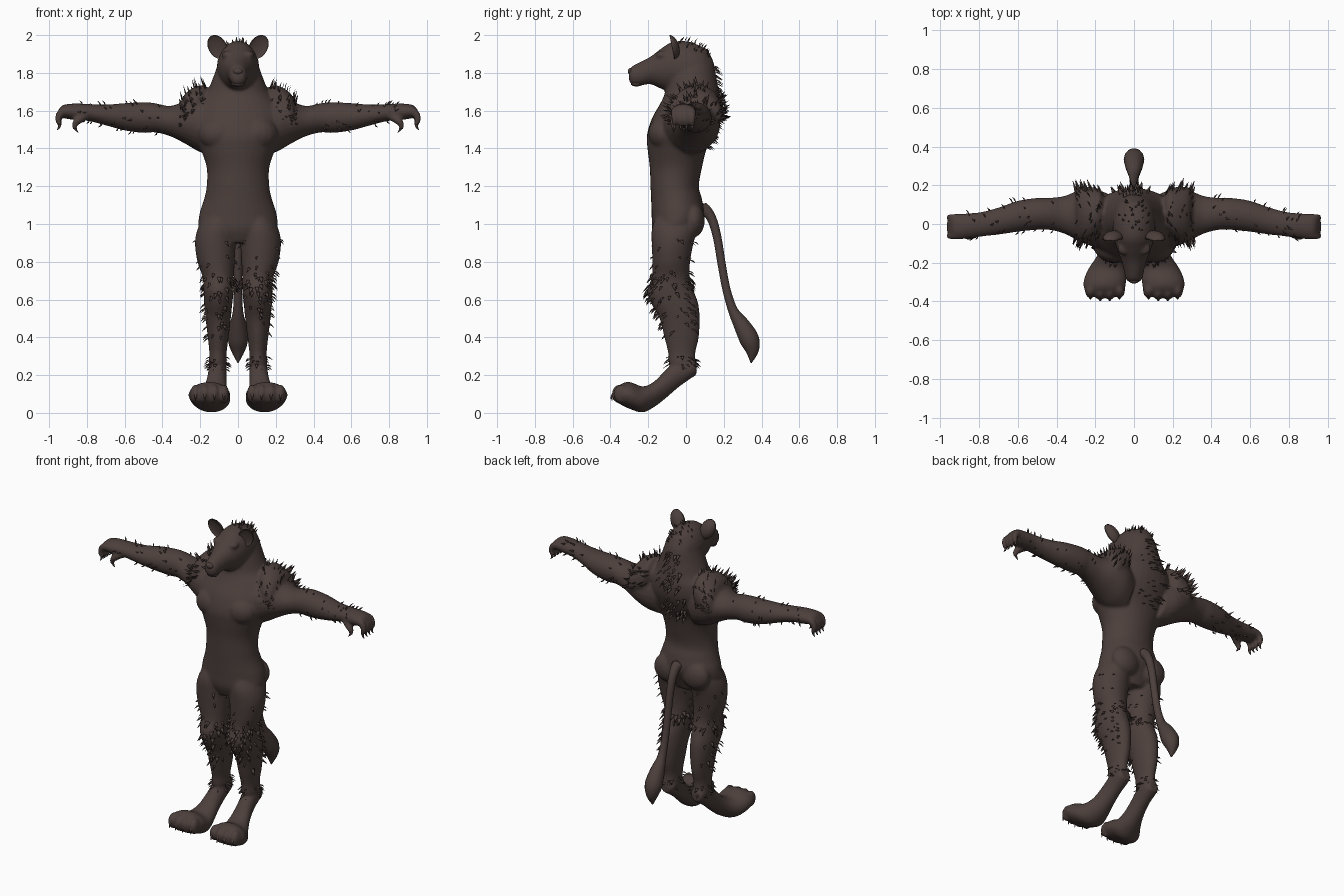
import bpy, bmesh, math, random
from mathutils import Vector

random.seed(4)
fur = bpy.data.materials.new("dark_brown_fur")
fur.diffuse_color = (0.072, 0.050, 0.044, 1)
TAU = 2 * math.pi


def finish(name, bm):
    bmesh.ops.recalc_face_normals(bm, faces=bm.faces[:])
    me = bpy.data.meshes.new(name)
    bm.to_mesh(me)
    bm.free()
    me.materials.append(fur)
    for p in me.polygons:
        p.use_smooth = True
    ob = bpy.data.objects.new(name, me)
    bpy.context.collection.objects.link(ob)
    return ob


def spline(rows, t):
    """Smooth value along a list of rows, t from 0 to len-1."""
    i = min(int(t), len(rows) - 2)
    f = t - i
    p = [rows[min(max(i + k, 0), len(rows) - 1)] for k in (-1, 0, 1, 2)]
    return [b + 0.5 * f * (c - a + f * (2*a - 5*b + 4*c - d + f * (3*(b - c) + d - a)))
            for a, b, c, d in zip(*p)]


def section(rows, axis, t, ang, s):
    """Point on an oval section; row = position, then low/high of the other two axes."""
    pos, a0, a1, b0, b1 = spline(rows, t)
    a = (a0 + a1) / 2 + (a1 - a0) / 2 * math.cos(ang)
    b = (b0 + b1) / 2 + (b1 - b0) / 2 * math.sin(ang)
    v = {"z": (a, b, pos), "y": (a, pos, b), "x": (pos, a, b)}[axis]
    return Vector((v[0] * s, v[1], v[2]))


def skin(bm, rings):
    loops = [[bm.verts.new(p) for p in r] for r in rings]
    n = len(loops[0])
    for A, B in zip(loops, loops[1:]):
        for k in range(n):
            bm.faces.new((A[k], A[(k + 1) % n], B[(k + 1) % n], B[k]))
    bm.faces.new(loops[0])
    bm.faces.new(loops[-1])


def loft(bm, rows, axis, s=1, n=24, sub=4):
    steps = (len(rows) - 1) * sub
    skin(bm, [[section(rows, axis, i / sub, TAU * k / n, s) for k in range(n)]
              for i in range(steps + 1)])


def tube(bm, pts, s=1, n=12, sub=4):
    """Round tube through (x, y, z, radius) points."""
    c = [spline(pts, i / sub) for i in range((len(pts) - 1) * sub + 1)]
    P = [Vector((q[0] * s, q[1], q[2])) for q in c]
    rings = []
    for i, p in enumerate(P):
        d = (P[min(i + 1, len(P) - 1)] - P[max(i - 1, 0)]).normalized()
        u = d.cross(Vector((0, 1, 0.13)) if abs(d.y) < 0.9 else Vector((1, 0, 0))).normalized()
        w = d.cross(u)
        rings.append([p + c[i][3] * (u * math.cos(TAU*k/n) + w * math.sin(TAU*k/n)) for k in range(n)])
    skin(bm, rings)


def ball(bm, c, r, s=1):
    vs = bmesh.ops.create_uvsphere(bm, u_segments=16, v_segments=10, radius=1)["verts"]
    for v in vs:
        v.co = Vector((s * (c[0] + r[0]*v.co.x), c[1] + r[1]*v.co.y, c[2] + r[2]*v.co.z))
    return vs


def spikes(bm, rows, axis, t0, t1, count, size, lean, s, a0=0, a1=TAU):
    """Thin fur points scattered over part of a loft, leaning one way."""
    for _ in range(count):
        t, a = random.uniform(t0, t1), random.uniform(a0, a1)
        p = section(rows, axis, t, a, s)
        out = (p - (p + section(rows, axis, t, a + math.pi, s)) / 2).normalized()
        d = (out * 0.7 + Vector((lean[0] * s, lean[1], lean[2]))).normalized()
        side = d.cross(out).normalized()
        L = size * random.uniform(0.6, 1.2)
        w = L * 0.28
        base = [p + side * w - out * 0.008, p - side * w - out * 0.008, p + d * w + out * 0.006]
        b = [bm.verts.new(q) for q in base]
        tip = bm.verts.new(p + d * L)
        for k in range(3):
            bm.faces.new((b[k], b[(k + 1) % 3], tip))
        bm.faces.new(b)


# Section tables: position, then low/high pairs
torso = [(0.90, -.10, .10, -.15, .03), (0.97, -.20, .20, -.178, .06), (1.05, -.205, .205, -.182, .095),
         (1.13, -.18, .18, -.185, .085), (1.2, -.166, .166, -.188, .068), (1.3, -.166, .166, -.192, .085),
         (1.4, -.20, .20, -.204, .11), (1.47, -.235, .235, -.207, .145), (1.56, -.245, .245, -.18, .18),
         (1.64, -.215, .215, -.135, .185), (1.70, -.165, .165, -.11, .175), (1.78, -.13, .13, -.10, .16),
         (1.86, -.10, .10, -.09, .145), (1.93, -.06, .06, -.06, .11)]
head = [(.13, -.04, .04, 1.77, 1.87), (.10, -.09, .09, 1.70, 1.925), (.02, -.112, .112, 1.68, 1.965),
        (-.07, -.105, .105, 1.70, 1.965), (-.13, -.088, .088, 1.715, 1.93), (-.19, -.065, .065, 1.74, 1.885),
        (-.25, -.05, .05, 1.73, 1.855), (-.285, -.042, .042, 1.735, 1.835), (-.302, -.022, .022, 1.76, 1.81)]
arm = [(.12, -.12, .15, 1.36, 1.66), (.2, -.12, .18, 1.38, 1.67), (.28, -.09, .175, 1.425, 1.65),
       (.36, -.05, .145, 1.465, 1.625), (.44, -.03, .135, 1.485, 1.64), (.5, -.03, .135, 1.482, 1.645),
       (.6, -.04, .12, 1.495, 1.64), (.7, -.055, .085, 1.522, 1.632), (.79, -.065, .062, 1.545, 1.635),
       (.86, -.075, .055, 1.55, 1.638), (.92, -.078, .05, 1.56, 1.632), (.945, -.06, .035, 1.575, 1.615)]
leg = [(1.06, .02, .17, -.15, .06), (.98, .012, .212, -.18, .062), (.9, .012, .228, -.182, .04),
       (.8, .018, .215, -.178, .022), (.72, .022, .188, -.18, .02), (.65, .022, .183, -.205, .04),
       (.58, .03, .18, -.185, .065), (.5, .038, .172, -.14, .073), (.4, .05, .16, -.115, .068),
       (.32, .06, .152, -.095, .05), (.26, .06, .155, -.09, .052), (.21, .07, .145, -.06, .045)]
foot = [(.055, .08, .14, .2, .26), (.03, .06, .155, .185, .29), (-.04, .06, .158, .135, .285),
        (-.11, .06, .17, .075, .225), (-.17, .052, .195, .03, .165), (-.23, .042, .235, .002, .14),
        (-.29, .04, .26, .018, .162), (-.335, .048, .258, .038, .158), (-.37, .075, .235, .06, .125)]
cuff = [(.15, -.01, .13, 1.58, 1.70), (.18, -.05, .18, 1.51, 1.735), (.23, -.09, .192, 1.46, 1.725),
        (.28, -.09, .19, 1.455, 1.69), (.305, -.06, .165, 1.48, 1.64)]

# Body, blended into one skin
bm = bmesh.new()
loft(bm, torso, "z", n=32)
loft(bm, head, "y")
for s in (1, -1):
    loft(bm, arm, "x", s)
    loft(bm, leg, "z", s)
    loft(bm, foot, "y", s)
    loft(bm, cuff, "x", s)
    ball(bm, (.10, -.115, 1.48), (.11, .085, .09), s)      # chest
    ball(bm, (.10, .04, 1.02), (.095, .06, .09), s)        # buttock
    ball(bm, (.055, -.125, 1.895), (.032, .035, .022), s)  # brow
    for k in range(4):                                     # toes
        x = .075 + k * .05
        ball(bm, (x, -.335 - .018 * math.sin(math.pi * (k + .5) / 4), .1), (.029, .042, .05), s)
    for k in range(4):                                     # fingers
        y = -.06 + k * .031
        tube(bm, [(.89, y, 1.60, .02), (.935, y, 1.592, .02), (.952, y, 1.555, .017),
                  (.94, y, 1.52, .012)], s)
    tube(bm, [(.81, -.04, 1.575, .026), (.845, -.06, 1.55, .022), (.865, -.065, 1.525, .016),
              (.862, -.065, 1.50, .01)], s)                # thumb
body = finish("body", bm)
rm = body.modifiers.new("blend", "REMESH")
rm.mode = "VOXEL"
rm.voxel_size = 0.009
rm.use_smooth_shade = True
sm = body.modifiers.new("soften", "SMOOTH")
sm.factor = 0.5
sm.iterations = 4

# Cupped ears
for s, side in ((1, "left"), (-1, "right")):
    bm = bmesh.new()
    for v in ball(bm, (0, 0, 0), (.052, .04, .064), s):
        if v.co.y < 0:
            v.co.y *= -0.35
        v.co.x += s * (.108 + .25 * v.co.z)
        v.co.y += -.075 - .2 * v.co.z
        v.co.z += 1.937
    finish(side + "_ear", bm)

# Nose and closed mouth ridge
bm = bmesh.new()
ball(bm, (0, -.292, 1.808), (.026, .016, .018))
ball(bm, (0, -.262, 1.742), (.036, .03, .014))
finish("nose_and_chin", bm)

# Claws on toes and fingers
bm = bmesh.new()
for s in (1, -1):
    for k in range(4):
        x = .075 + k * .05
        y = -.368 - .018 * math.sin(math.pi * (k + .5) / 4)
        tube(bm, [(x, y + .01, .105, .011), (x, y - .008, .09, .007), (x, y - .012, .065, .001)], s, 6, 2)
        fy = -.06 + k * .031
        tube(bm, [(.943, fy, 1.53, .009), (.948, fy, 1.51, .006), (.958, fy, 1.498, .001)], s, 6, 2)
    tube(bm, [(.863, -.065, 1.51, .009), (.855, -.065, 1.495, .005), (.845, -.065, 1.485, .001)], s, 6, 2)
finish("claws", bm)

# Tail with tuft
bm = bmesh.new()
tube(bm, [(0, .03, 1.10, .035), (0, .09, 1.085, .032), (0, .135, 1.03, .026), (0, .165, .93, .023),
          (0, .19, .78, .022), (0, .215, .65, .022), (0, .25, .54, .027), (0, .295, .465, .044),
          (0, .335, .39, .053), (0, .35, .33, .037), (0, .345, .265, .003)], n=14)
finish("tail", bm)

# Shaggy fur points
bm = bmesh.new()
for s in (1, -1):
    spikes(bm, cuff, "x", 0.6, 3.8, 70, .05, (.3, 0, .25), s, -.6, 3.7)
    spikes(bm, arm, "x", 3.5, 9, 45, .03, (.7, .1, .1), s)
    spikes(bm, leg, "z", 1.5, 4, 22, .035, (0, .2, -.7), s)
    spikes(bm, leg, "z", 3.9, 4.8, 45, .045, (0, 0, -.8), s)
    spikes(bm, leg, "z", 5, 8, 40, .04, (.1, .1, -.8), s, -2.6, .9)
    spikes(bm, leg, "z", 9.2, 10.4, 35, .035, (0, 0, -.5), s)
spikes(bm, torso, "z", 6, 12, 60, .045, (0, .2, -.6), 1, 1.1, 2.05)
spikes(bm, head, "y", .5, 2.6, 30, .03, (0, .6, .1), 1, .8, 2.35)
finish("fur_points", bm)
